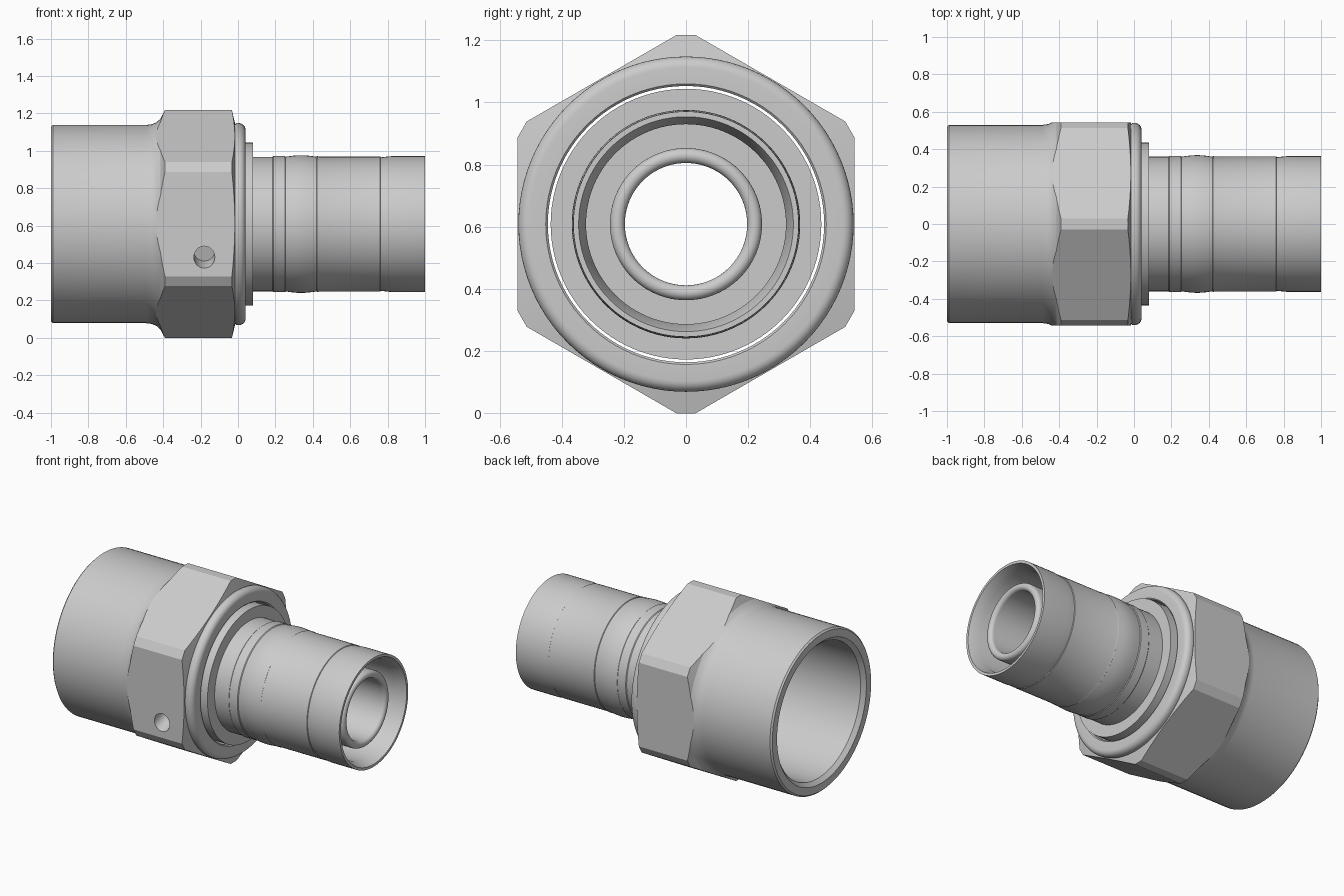
import bpy, bmesh, math
from mathutils import Matrix, Vector

AXIS_Z = 0.608
SEGMENTS = 96

cube = bpy.data.objects.get("Cube")
if cube:
    bpy.data.objects.remove(cube, do_unlink=True)

metal = bpy.data.materials.new("light_grey_metal")
metal.use_nodes = True
grey = (0.6, 0.6, 0.6, 1)
metal.diffuse_color = grey
metal.node_tree.nodes["Principled BSDF"].inputs["Base Color"].default_value = grey


def make_object(name, bm):
    bmesh.ops.recalc_face_normals(bm, faces=bm.faces)
    mesh = bpy.data.meshes.new(name)
    bm.to_mesh(mesh)
    bm.free()
    mesh.materials.append(metal)
    ob = bpy.data.objects.new(name, mesh)
    bpy.context.collection.objects.link(ob)
    return ob


def lathe(name, profile):
    """Spin a closed (x, radius) profile around the long axis."""
    bm = bmesh.new()
    rings = []
    for i in range(SEGMENTS):
        a = 2 * math.pi * i / SEGMENTS
        rings.append([bm.verts.new((x, r * math.sin(a), AXIS_Z + r * math.cos(a)))
                      for x, r in profile])
    n = len(profile)
    for i in range(SEGMENTS):
        a, b = rings[i], rings[(i + 1) % SEGMENTS]
        for j in range(n):
            k = (j + 1) % n
            bm.faces.new((a[j], a[k], b[k], b[j]))
    return make_object(name, bm)


def arc(cx, cr, radius, start, end, steps=6):
    """Points of a rounded profile corner, angles in degrees."""
    angles = [math.radians(start + (end - start) * i / steps) for i in range(steps + 1)]
    return [(cx + radius * math.cos(t), cr + radius * math.sin(t)) for t in angles]


def cut(ob, cutter, operation):
    """Apply a boolean and discard the cutter."""
    mod = ob.modifiers.new("cut", "BOOLEAN")
    mod.operation, mod.object, mod.solver = operation, cutter, "EXACT"
    graph = bpy.context.evaluated_depsgraph_get()
    result = bpy.data.meshes.new_from_object(ob.evaluated_get(graph))
    ob.modifiers.clear()
    ob.data = result
    bpy.data.objects.remove(cutter, do_unlink=True)


def smooth(ob, angle):
    bpy.ops.object.select_all(action="DESELECT")
    ob.select_set(True)
    bpy.context.view_layer.objects.active = ob
    bpy.ops.object.shade_smooth_by_angle(angle=math.radians(angle))


# Nut: sleeve, flared shoulder, hexagon and rounded collar around an open bore
nut_profile = (
    [(-1, 0.47), (-1, 0.52), (-0.99, 0.53), (-0.49, 0.53)]
    + [(-0.46, 0.534), (-0.435, 0.545), (-0.415, 0.563), (-0.385, 0.62)]
    + [(-0.035, 0.62), (-0.015, 0.535)]
    + arc(-0.005, 0.528, 0.012, 150, 90, 3)
    + arc(0.005, 0.505, 0.035, 90, 0)
    + [(0.04, 0.452), (0.033, 0.445), (-0.975, 0.445)]
)
nut = lathe("hex_nut", nut_profile)

# Six wide flats alternating with six narrow corner flats
bm = bmesh.new()
apothem, corner_cut = 0.543, 0.03
outline = []
for i in range(6):
    a = math.radians(60 * i)
    across = Vector((0, math.sin(a), math.cos(a)))
    along = Vector((0, math.cos(a), -math.sin(a)))
    tip = across * (apothem / math.cos(math.pi / 6) - corner_cut * math.tan(math.pi / 6))
    for side in (-1, 1):
        outline.append(tip + along * side * corner_cut + Vector((0, 0, AXIS_Z)))
ends = [[bm.verts.new(p + Vector((x, 0, 0))) for p in outline] for x in (-1.2, 0.2)]
for end in ends:
    bm.faces.new(end)
for i in range(12):
    j = (i + 1) % 12
    bm.faces.new((ends[0][i], ends[0][j], ends[1][j], ends[1][i]))
cut(nut, make_object("hex_cutter", bm), "INTERSECT")

# Small drilled hole in the front flat
bm = bmesh.new()
inward = Vector((0, 0.54, 0.18)).normalized()
place = Matrix.Translation((-0.18, -0.54, 0.432)) @ inward.to_track_quat("Z", "Y").to_matrix().to_4x4()
bmesh.ops.create_cone(bm, cap_ends=True, segments=32, radius1=0.056, radius2=0.056,
                      depth=0.2, matrix=place)
cut(nut, make_object("hole_cutter", bm), "DIFFERENCE")
smooth(nut, 20)

# Tube fitting: flange inside the nut, ribbed sleeve and recessed inner pipe
bulge = [(0.255 + 0.165 * i / 8, 0.36 + 0.008 * math.sin(math.pi * i / 8)) for i in range(9)]
fitting_profile = (
    [(-0.38, 0.197), (-0.38, 0.436), (0.08, 0.436), (0.08, 0.36)]
    + [(0.185, 0.36), (0.19, 0.364), (0.25, 0.364)]
    + bulge
    + [(0.423, 0.364), (0.433, 0.361), (0.76, 0.361), (0.763, 0.357)]
    + [(0.82, 0.363), (1, 0.363), (1, 0.346), (0.93, 0.322), (0.45, 0.322), (0.45, 0.245)]
    + arc(0.925, 0.221, 0.024, 90, -90, 10)
)
smooth(lathe("tube_fitting", fitting_profile), 25)
